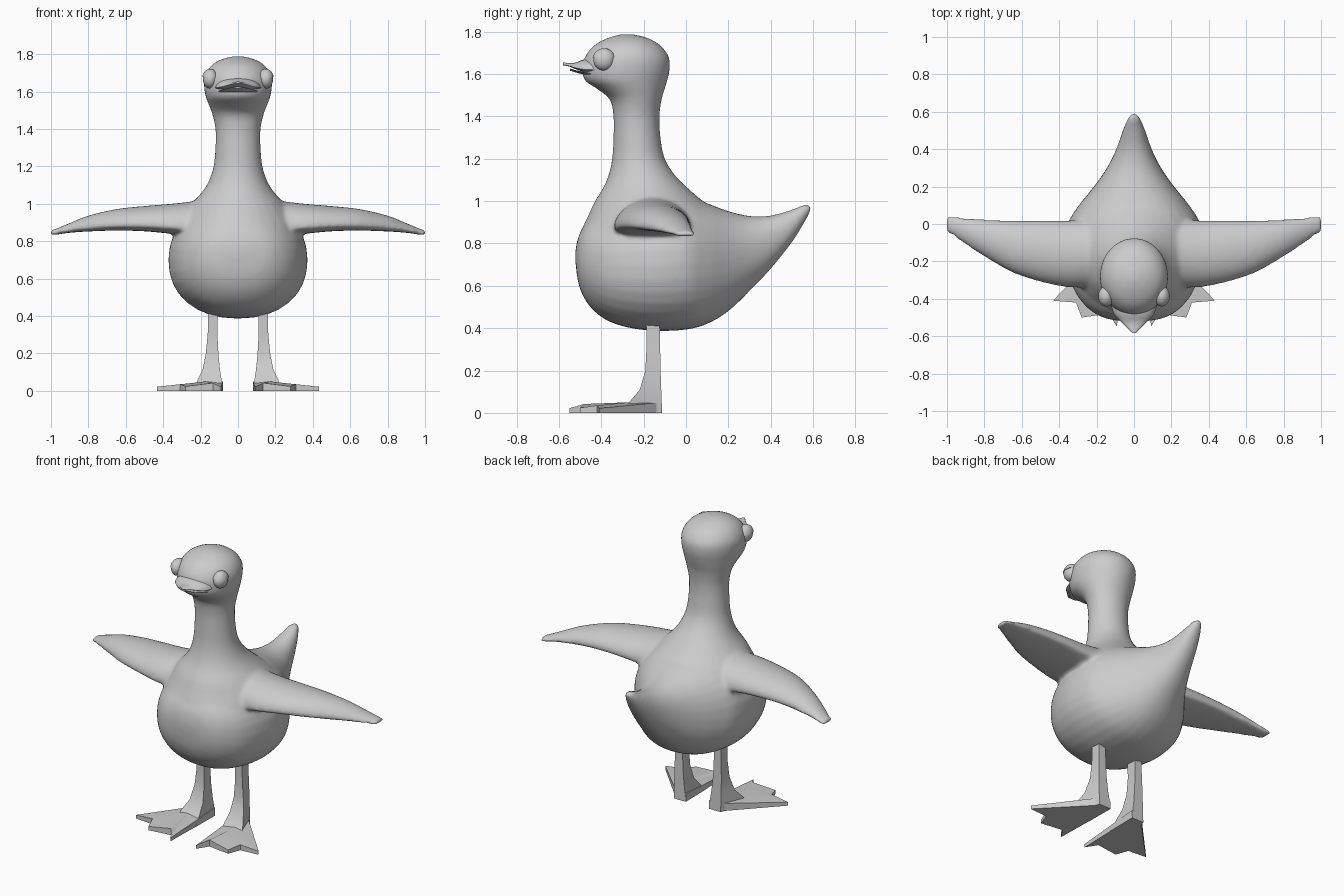
import bpy, bmesh, math
from mathutils import Vector

if "Cube" in bpy.data.objects:
    bpy.data.objects.remove(bpy.data.objects["Cube"])


def spline(rows, steps):
    """Catmull-Rom resampling of a list of number tuples."""
    if steps < 2:
        return rows
    out, n = [], len(rows)
    for i in range(n - 1):
        p0, p1, p2, p3 = [rows[min(max(i + k, 0), n - 1)] for k in (-1, 0, 1, 2)]
        for s in range(steps):
            t = s / steps
            out.append(tuple(
                0.5 * (2*b + (c - a)*t + (2*a - 5*b + 4*c - d)*t*t + (3*b - a - 3*c + d)*t**3)
                for a, b, c, d in zip(p0, p1, p2, p3)))
    return out + [rows[-1]]


def loft(bm, rows, place, sides=32, steps=4, power=2.0, mid=0.5):
    """Rings of (t, a_min, a_max, b_min, b_max); place maps (t, a, b) to a point."""
    rings = []
    for t, a0, a1, b0, b1 in spline(rows, steps):
        cb, ring = b0 + mid * (b1 - b0), []
        for k in range(sides):
            ang = 2 * math.pi * k / sides
            c, s = math.cos(ang), math.sin(ang)
            c = math.copysign(abs(c) ** (2 / power), c)
            s = math.copysign(abs(s) ** (2 / power), s)
            b = cb + s * ((b1 - cb) if s > 0 else (cb - b0))
            ring.append(bm.verts.new(place(t, (a0 + a1) / 2 + c * (a1 - a0) / 2, b)))
        rings.append(ring)
    for r, q in zip(rings, rings[1:]):
        for k in range(sides):
            j = (k + 1) % sides
            bm.faces.new((r[k], r[j], q[j], q[k]))
    bm.faces.new(rings[0])
    bm.faces.new(rings[-1])


def finish(bm, name, angle=None):
    bmesh.ops.recalc_face_normals(bm, faces=bm.faces)
    me = bpy.data.meshes.new(name)
    bm.to_mesh(me)
    bm.free()
    ob = bpy.data.objects.new(name, me)
    bpy.context.collection.objects.link(ob)
    if angle:
        bpy.ops.object.select_all(action='DESELECT')
        ob.select_set(True)
        bpy.context.view_layer.objects.active = ob
        bpy.ops.object.shade_smooth_by_angle(angle=math.radians(angle))
    return ob


def along_y(t, a, b):
    return Vector((a, t, b))


def along_z(t, a, b):
    return Vector((b, a, t))


def sym(rows):
    return [(y, -w, w, z0, z1) for y, z0, z1, w in rows]


# Torso and tail: y, bottom, top, half width
torso = [(-.522, .71, .77, .04), (-.505, .60, .84, .15), (-.46, .51, .91, .235),
         (-.38, .44, .96, .305), (-.27, .402, 1.0, .35), (-.14, .387, 1.01, .372),
         (0, .393, 1.02, .355), (.1, .42, .99, .295), (.2, .48, .953, .215),
         (.3, .575, .93, .145), (.4, .68, .932, .095), (.5, .805, .96, .06),
         (.56, .90, .985, .036), (.588, .95, .98, .014)]

# Shoulders, neck and head: z, front, back, half width
neck = [(.72, -.50, .15, .34), (.85, -.495, .17, .335), (.94, -.458, .15, .295),
        (1.0, -.43, .08, .25), (1.06, -.393, .01, .195), (1.12, -.367, -.05, .157),
        (1.2, -.349, -.1, .131), (1.3, -.343, -.12, .121), (1.4, -.343, -.125, .121),
        (1.48, -.36, -.115, .138), (1.53, -.42, -.1, .157), (1.57, -.478, -.088, .172),
        (1.62, -.49, -.077, .181), (1.68, -.478, -.08, .179), (1.735, -.435, -.12, .148),
        (1.77, -.37, -.18, .095), (1.788, -.31, -.25, .03)]

# Wing: x, front, back, bottom, top
wing = [(.1, -.34, .03, .82, 1.03), (.25, -.34, .025, .83, 1.012), (.36, -.338, .02, .84, 1.0),
        (.5, -.31, .02, .853, .988), (.65, -.26, .02, .857, .972), (.8, -.175, .025, .852, .937),
        (.9, -.11, .033, .845, .897), (.97, -.062, .042, .835, .868), (1.004, -.045, .042, .83, .858)]

# Torso, neck, head and wings fused into one smooth skin
bm = bmesh.new()
loft(bm, sym(torso), along_y, power=2.2)
loft(bm, [(z, f, b, -w, w) for z, f, b, w in neck], along_z)
for s in (1, -1):
    loft(bm, wing, lambda t, a, b: Vector((s * t, a, b)), mid=.22)
body = finish(bm, "body")
rm = body.modifiers.new("fuse", 'REMESH')
rm.mode = 'VOXEL'
rm.voxel_size = .012
rm.use_smooth_shade = True
sm = body.modifiers.new("relax", 'SMOOTH')
sm.factor = .5
sm.iterations = 8

# Beak halves: y, bottom, top, half width
upper = [(-.42, 1.605, 1.68, .125), (-.48, 1.61, 1.67, .108), (-.52, 1.623, 1.655, .072),
         (-.55, 1.635, 1.652, .042), (-.582, 1.642, 1.655, .01)]
lower = [(-.42, 1.582, 1.604, .115), (-.5, 1.602, 1.614, .082), (-.548, 1.616, 1.626, .025)]
for name, rows, mid in (("upper_beak", upper, .2), ("lower_beak", lower, .7)):
    bm = bmesh.new()
    loft(bm, sym(rows), along_y, sides=20, steps=3, mid=mid)
    finish(bm, name, 40)

# Leg: z, inner, outer, front, back
leg = [(.45, .11, .158, -.188, -.125), (.3, .11, .162, -.187, -.122), (.2, .105, .172, -.192, -.12),
       (.11, .096, .19, -.218, -.117), (.06, .088, .215, -.26, -.115), (.0, .082, .235, -.31, -.113)]
# Webbed foot outline: x, y, top height
web = [(.08, -.115, .05), (.15, -.115, .05), (.433, -.41, .022), (.31, -.42, .035),
       (.28, -.50, .024), (.135, -.48, .042), (.09, -.55, .022)]

for s, side in ((1, "left"), (-1, "right")):
    # Legs: four-sided, tapering out to the heel
    bm = bmesh.new()
    rings = []
    for z, x0, x1, y0, y1 in leg:
        xb = min(x1, .165)
        rings.append([bm.verts.new((s * x, y, z)) for x, y in
                      ((x0, y0), (x1, y0), (xb, y1), (x0, y1))])
    for r, q in zip(rings, rings[1:]):
        for k in range(4):
            j = (k + 1) % 4
            bm.faces.new((r[k], r[j], q[j], q[k]))
    bm.faces.new(rings[0])
    bm.faces.new(rings[-1])
    finish(bm, side + "_leg", 30)

    # Webbed feet
    bm = bmesh.new()
    low = [bm.verts.new((s * x, y, 0)) for x, y, z in web]
    top = [bm.verts.new((s * x, y, z)) for x, y, z in web]
    hub = bm.verts.new((s * .17, -.27, .05))
    for k in range(len(web)):
        j = (k + 1) % len(web)
        bm.faces.new((low[k], low[j], top[j], top[k]))
        bm.faces.new((top[k], top[j], hub))
    bm.faces.new(low)
    finish(bm, side + "_foot", 15)

    # Eyeball, and a slightly larger upper lid
    for part, grow in (("eye", 1.0), ("eyelid", 1.1)):
        bm = bmesh.new()
        bmesh.ops.create_uvsphere(bm, u_segments=24, v_segments=16, radius=1)
        if part == "eyelid":
            bmesh.ops.bisect_plane(bm, geom=bm.verts[:] + bm.edges[:] + bm.faces[:],
                                   plane_co=(0, 0, .2), plane_no=(0, 0, -1), clear_outer=True)
            bmesh.ops.holes_fill(bm, edges=[e for e in bm.edges if e.is_boundary])
        for v in bm.verts:
            v.co = Vector((s * (.149 + v.co.x * .039 * grow), -.387 + v.co.y * .05 * grow,
                           1.667 + v.co.z * .05 * grow))
        finish(bm, side + "_" + part, 40)
